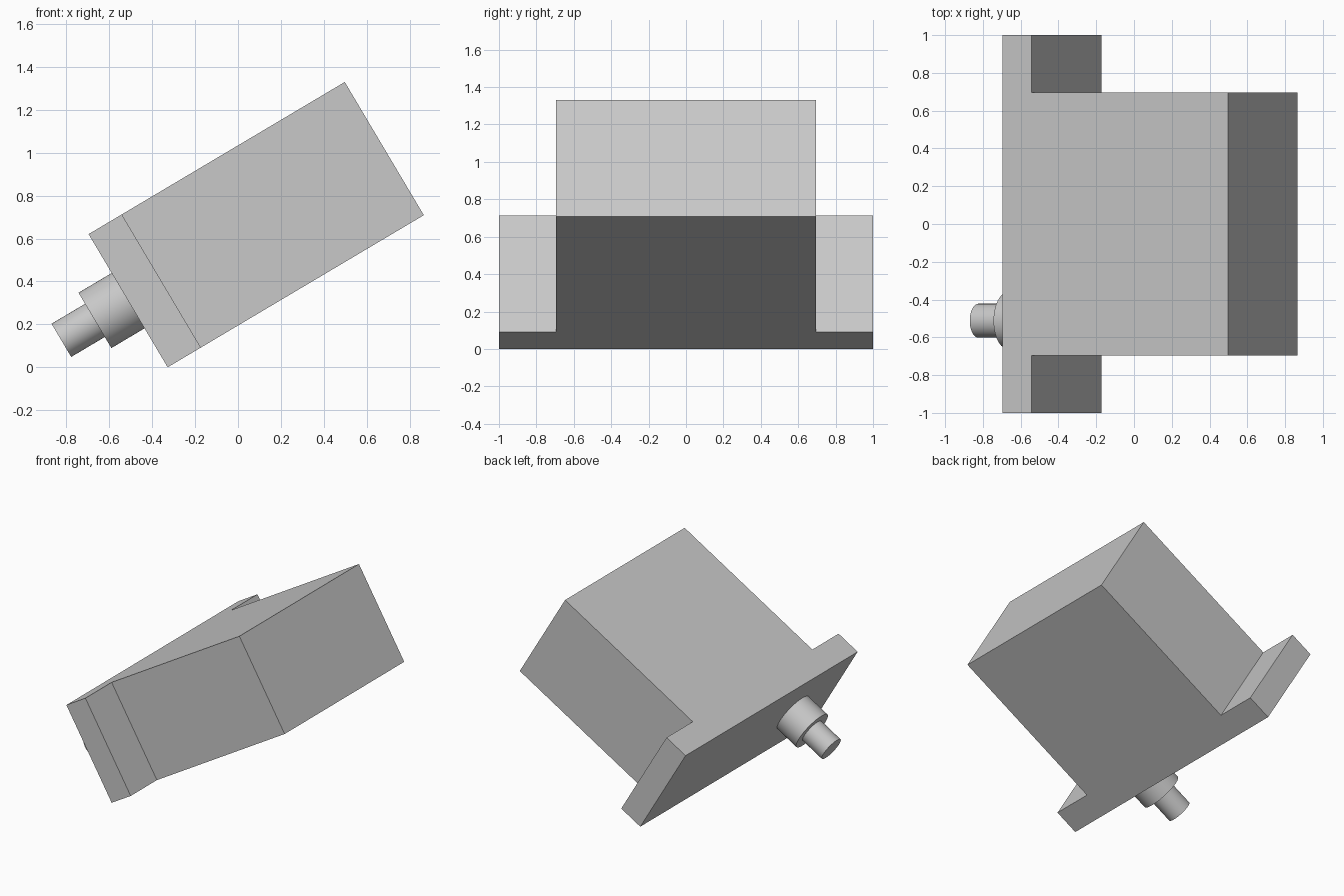
import bpy
import bmesh
from math import radians
from mathutils import Matrix

cube = bpy.data.objects.get("Cube")
if cube:
    bpy.data.objects.remove(cube, do_unlink=True)

grey = bpy.data.materials.new("plain grey")
grey.use_nodes = True
colour = (0.58, 0.58, 0.58, 1)
grey.diffuse_color = colour
grey.node_tree.nodes["Principled BSDF"].inputs["Base Color"].default_value = colour

# The whole assembly is built upright, then tilted about its lower flange edge
TILT = Matrix.Translation((-0.328, 0, 0)) @ Matrix.Rotation(radians(-30.7), 4, "Y")
HEIGHT = 0.722
FLANGE = 0.18


def add_part(name, bm):
    bmesh.ops.recalc_face_normals(bm, faces=bm.faces)
    bm.transform(TILT)
    mesh = bpy.data.meshes.new(name)
    bm.to_mesh(mesh)
    bm.free()
    mesh.materials.append(grey)
    obj = bpy.data.objects.new(name, mesh)
    bpy.context.collection.objects.link(obj)
    return obj


def add_rod(name, start, end, radius):
    """Round rod running along the tilted axis, off to one side."""
    bm = bmesh.new()
    place = Matrix.Translation(((start + end) / 2, -0.512, HEIGHT / 2))
    bmesh.ops.create_cone(bm, cap_ends=True, segments=64, radius1=radius,
                          radius2=radius, depth=end - start,
                          matrix=place @ Matrix.Rotation(radians(90), 4, "Y"))
    obj = add_part(name, bm)
    bpy.ops.object.select_all(action="DESELECT")
    obj.select_set(True)
    bpy.context.view_layer.objects.active = obj
    bpy.ops.object.shade_smooth_by_angle(angle=radians(35))


# Housing with its mounting flange: one T-shaped outline, extruded
half = [(0, 1), (FLANGE, 1), (FLANGE, 0.695), (1.389, 0.695)]
outline = half + [(x, -y) for x, y in reversed(half)]
bm = bmesh.new()
face = bm.faces.new([bm.verts.new((x, y, 0)) for x, y in outline])
top = bmesh.ops.extrude_face_region(bm, geom=[face])["geom"]
bmesh.ops.translate(bm, vec=(0, 0, HEIGHT),
                    verts=[v for v in top if isinstance(v, bmesh.types.BMVert)])
add_part("flanged_housing", bm)

# Stepped shaft on the flange side
add_rod("shaft_collar", -0.18, 0.01, 0.15)
add_rod("shaft", -0.362, -0.17, 0.09)
